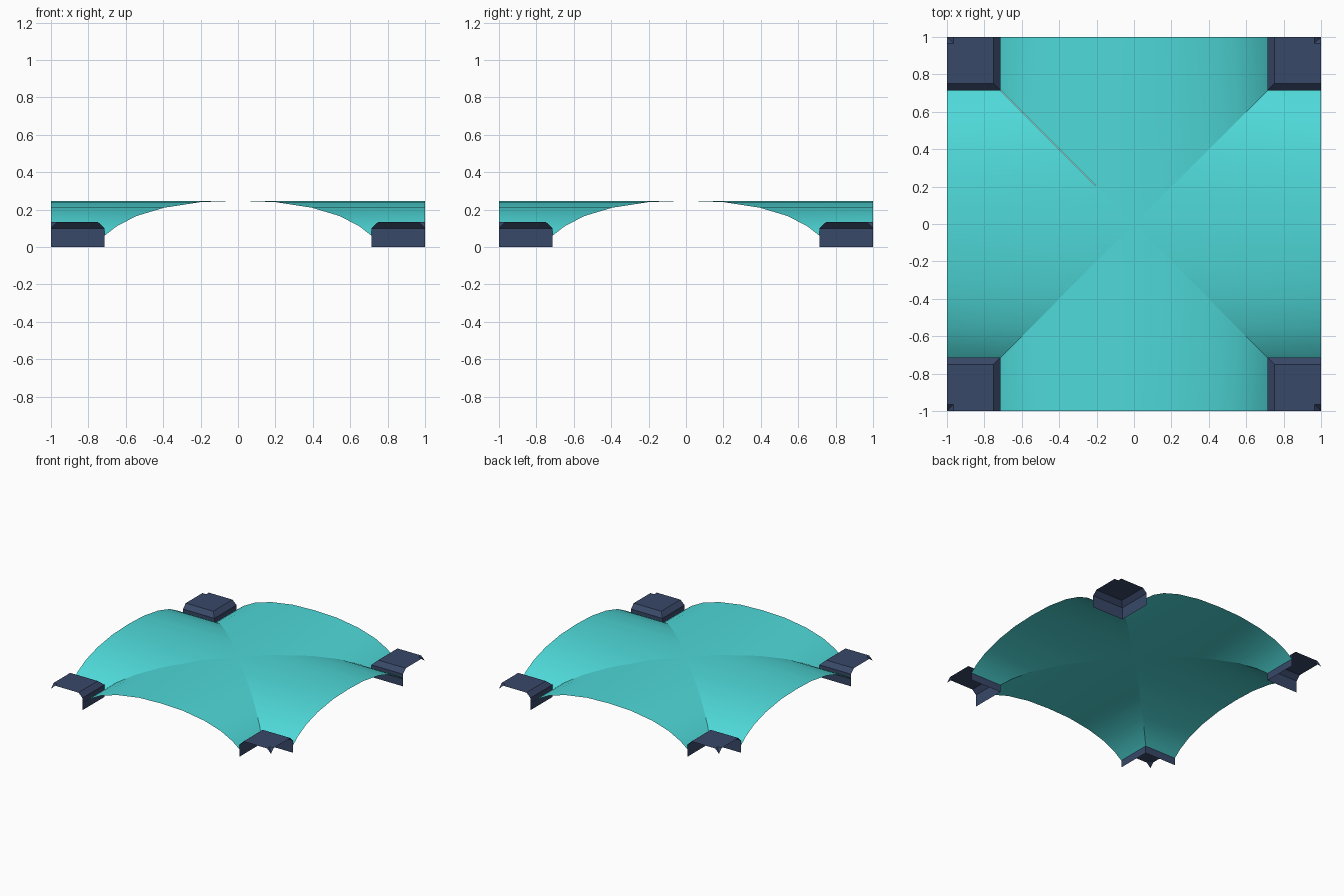
import bpy, bmesh
from math import pi
from mathutils import Matrix

if "Cube" in bpy.data.objects:
    bpy.data.objects.remove(bpy.data.objects["Cube"])


def material(name, rgb):
    m = bpy.data.materials.new(name)
    m.use_nodes = True
    m.diffuse_color = (*rgb, 1)
    m.node_tree.nodes["Principled BSDF"].inputs["Base Color"].default_value = (*rgb, 1)
    return m


teal = material("teal", (0.078, 0.69, 0.69))
navy = material("navy", (0.04, 0.065, 0.14))


def make_object(name, polygons, mat, turn, smooth):
    """Mesh from polygons, welded, facing up and spun about z."""
    bm = bmesh.new()
    for poly in polygons:
        bm.faces.new([bm.verts.new(p) for p in poly])
    bmesh.ops.remove_doubles(bm, verts=bm.verts, dist=0.0001)
    bm.transform(Matrix.Rotation(turn, 4, "Z"))
    me = bpy.data.meshes.new(name)
    bm.to_mesh(me)
    bm.free()
    me.materials.append(mat)
    me.polygons.foreach_set("use_smooth", [smooth] * len(me.polygons))
    ob = bpy.data.objects.new(name, me)
    bpy.context.collection.objects.link(ob)


# Vault quarter: a barrel strip running from the groins out to the open edge
half_arch = [(0.714, 0.06), (0.65, 0.11), (0.545, 0.165), (0.395, 0.21), (0.2, 0.24), (0, 0.247)]
arch = [(-x, z) for x, z in half_arch] + half_arch[-2::-1]
vault = [[(x0, -1, z0), (x1, -1, z1), (x1, -abs(x1), z1), (x0, -abs(x0), z0)]
         for (x0, z0), (x1, z1) in zip(arch, arch[1:])]

# Corner pier: L-shaped wall, chamfer and cap, open on the outer sides
inner, ledge, notch = 0.714, 0.75, 0.965
low, top = 0.1, 0.135


def bend(d, z):
    return [(1, d, z), (d, d, z), (d, 1, z)]


pier = []
rings = [bend(inner, 0), bend(inner, low), bend(ledge, top)]
for a, b in zip(rings, rings[1:]):
    for i in range(2):
        pier.append([a[i + 1], a[i], b[i], b[i + 1]])
cap_in, cap_out = bend(ledge, top), bend(notch, top)
for i in range(2):
    pier.append([cap_in[i + 1], cap_in[i], cap_out[i], cap_out[i + 1]])
    # Sunken chip at the outer corner
    pier.append([cap_out[i + 1], cap_out[i], (1, 1, low)])

for k, side in enumerate(["front", "left", "back", "right"]):
    make_object("vault_" + side, vault, teal, k * pi / 2, True)
for k, corner in enumerate(["back_left", "back_right", "front_right", "front_left"]):
    make_object("pier_" + corner, pier, navy, k * pi / 2, False)
